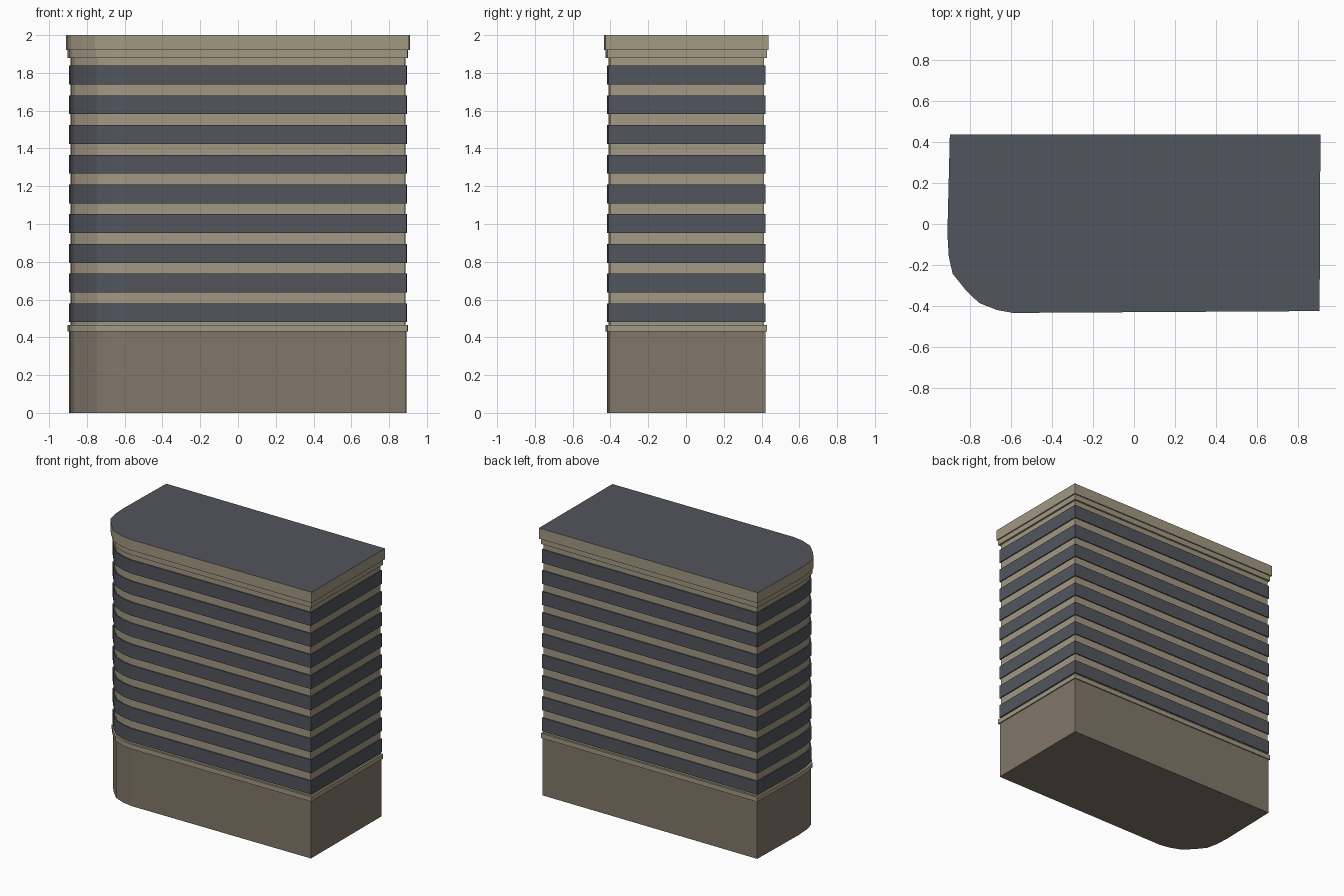
import bpy
from mathutils import Vector

if "Cube" in bpy.data.objects:
    bpy.data.objects.remove(bpy.data.objects["Cube"])


def material(name, rgb):
    m = bpy.data.materials.new(name)
    m.diffuse_color = (*rgb, 1)
    m.use_nodes = True
    m.node_tree.nodes["Principled BSDF"].inputs["Base Color"].default_value = m.diffuse_color
    return m


tan = material("tan stone", (0.366, 0.319, 0.227))
brown = material("brown stone", (0.220, 0.185, 0.143))
slate = material("slate glass", (0.084, 0.091, 0.109))

# Roof outline, counter-clockwise, with the rounded front left corner
OUTLINE = [Vector(p) for p in (
    (0.91, 0.437), (-0.899, 0.437), (-0.911, -0.05), (-0.904, -0.16),
    (-0.885, -0.243), (-0.825, -0.318), (-0.757, -0.385), (-0.668, -0.42),
    (-0.59, -0.434), (0.906, -0.425))]


def inset(points, d):
    """Move every edge inward by d, with mitred corners."""
    out = []
    for i, p in enumerate(points):
        a = (p - points[i - 1]).normalized()
        b = (points[(i + 1) % len(points)] - p).normalized()
        na, nb = Vector((-a.y, a.x)), Vector((-b.y, b.x))
        out.append(p + (na + nb) * (d / (1 + na.dot(nb))))
    return out


def slab(name, z0, z1, d, mat, top_mat=None):
    """Extrude the inset outline from z0 to z1."""
    pts = inset(OUTLINE, d)
    n = len(pts)
    verts = [(p.x, p.y, z) for z in (z0, z1) for p in pts]
    faces = [tuple(reversed(range(n))), tuple(range(n, 2 * n))]
    faces += [(i, (i + 1) % n, n + (i + 1) % n, n + i) for i in range(n)]
    mesh = bpy.data.meshes.new(name)
    mesh.from_pydata(verts, [], faces)
    mesh.materials.append(mat)
    if top_mat:
        mesh.materials.append(top_mat)
        mesh.polygons[1].material_index = 1
    obj = bpy.data.objects.new(name, mesh)
    bpy.context.collection.objects.link(obj)
    return obj


# Ground storeys and the ledge above
slab("base", 0, 0.43, 0.017, brown)
slab("lower_ledge", 0.43, 0.465, 0.009, tan)

# Upper wall with nine window bands
slab("wall", 0.465, 1.88, 0.023, tan)
for i in range(9):
    z = 0.48 + i * 0.1573
    slab(f"window_band_{i + 1}", z, z + 0.1, 0.015, slate)

# Cornice with dark roof
slab("upper_ledge", 1.88, 1.92, 0.009, tan)
slab("cornice", 1.92, 2.0, 0, tan, slate)
